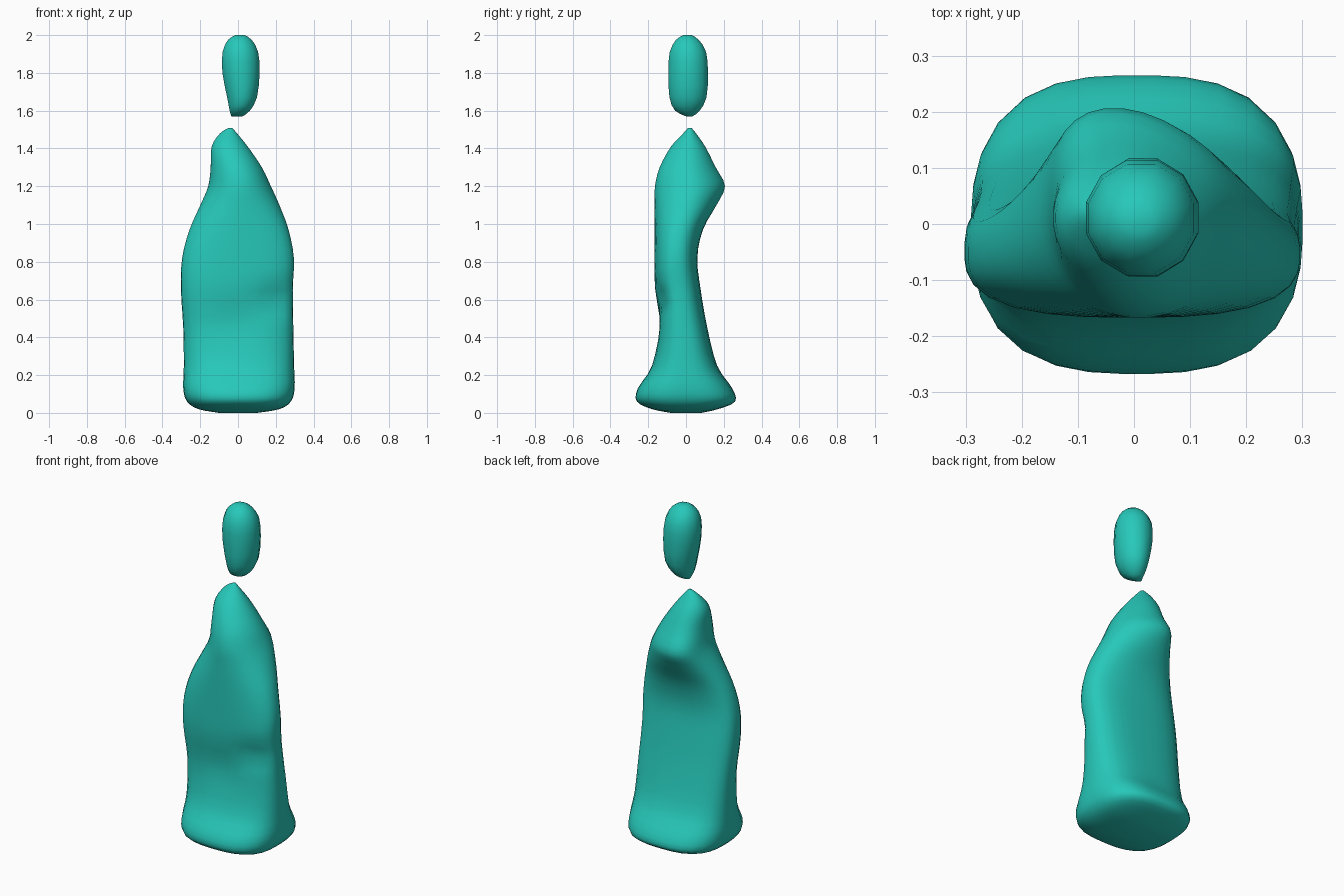
import bpy, bmesh
from math import sin, cos, pi, exp

if "Cube" in bpy.data.objects:
    bpy.data.objects.remove(bpy.data.objects["Cube"])

mat = bpy.data.materials.new("teal")
mat.diffuse_color = (0.02, 0.58, 0.49, 1)
mat.use_nodes = True
mat.node_tree.nodes["Principled BSDF"].inputs["Base Color"].default_value = mat.diffuse_color


def smooth_rows(rows, steps):
    """Catmull-Rom curve through the key sections."""
    p = [rows[0]] + rows + [rows[-1]]
    out = []
    for a, b, c, d in zip(p, p[1:], p[2:], p[3:]):
        for k in range(steps):
            t = k / steps
            out.append([w + t * (y - x + t * (2 * x - 5 * w + 4 * y - v
                        + t * (3 * (w - y) + v - x))) / 2
                        for x, w, y, v in zip(a, b, c, d)])
    return out + [rows[-1]]


def loft(name, rows, sides, steps, dents=()):
    """Key rows: z, x min, x max, y min, y max."""
    bm = bmesh.new()
    rings = []
    for z, x0, x1, y0, y1 in smooth_rows(rows, steps):
        # boxy sections low down, round ones from the shoulders up
        n = 2 + 0.8 * min(max((1.15 - z) / 0.4, 0), 1)
        # the hump on the back sits left of centre
        skew = -0.045 * exp(-((z - 1.21) / 0.13) ** 2)
        ring = []
        for i in range(sides):
            a = 2 * pi * (i + 0.5) / sides
            c, s = cos(a), sin(a)
            r = (abs(c) ** n + abs(s) ** n) ** (-1 / n)
            c, s = c * r, s * r
            x = (x0 + x1) / 2 + c * (x1 - x0) / 2 + skew * max(s, 0) ** 2
            y = (y0 + y1) / 2 + s * (y1 - y0) / 2
            # local hollows in the cloth
            for cx, cy, cz, rad, rz, push in dents:
                d = ((x - cx) ** 2 + (y - cy) ** 2) / rad ** 2 + ((z - cz) / rz) ** 2
                y += push * exp(-d)
            ring.append(bm.verts.new((x, y, z)))
        rings.append(ring)
    for a, b in zip(rings, rings[1:]):
        for i in range(sides):
            j = (i + 1) % sides
            bm.faces.new((a[i], a[j], b[j], b[i]))
    bm.faces.new(rings[0][::-1])
    bm.faces.new(rings[-1])
    bmesh.ops.recalc_face_normals(bm, faces=bm.faces)
    for f in bm.faces:
        f.smooth = True
    me = bpy.data.meshes.new(name)
    bm.to_mesh(me)
    bm.free()
    me.materials.append(mat)
    ob = bpy.data.objects.new(name, me)
    bpy.context.collection.objects.link(ob)


# robed body: wide foot, slim waist, hump at the upper back, off-centre tip
loft("body", [
    (0.00, -0.10, 0.10, -0.08, 0.08),
    (0.02, -0.21, 0.22, -0.18, 0.17),
    (0.06, -0.27, 0.28, -0.26, 0.26),
    (0.13, -0.29, 0.30, -0.255, 0.245),
    (0.25, -0.287, 0.297, -0.18, 0.165),
    (0.45, -0.29, 0.293, -0.147, 0.113),
    (0.65, -0.302, 0.29, -0.165, 0.078),
    (0.82, -0.296, 0.296, -0.167, 0.06),
    (0.97, -0.257, 0.268, -0.167, 0.09),
    (1.10, -0.20, 0.22, -0.167, 0.162),
    (1.20, -0.158, 0.175, -0.165, 0.207),
    (1.30, -0.145, 0.127, -0.14, 0.158),
    (1.41, -0.14, 0.052, -0.08, 0.102),
    (1.48, -0.095, -0.005, -0.015, 0.053),
    (1.508, -0.05, -0.03, 0.01, 0.03),
], 32, 3, [(0.20, -0.14, 0.60, 0.10, 0.07, 0.035),
           (0.0, -0.16, 0.50, 0.12, 0.12, 0.012)])

# floating oval head with a slanted left jaw
loft("head", [
    (1.57, -0.036, 0.025, 0.00, 0.035),
    (1.60, -0.046, 0.065, -0.06, 0.075),
    (1.67, -0.060, 0.103, -0.091, 0.112),
    (1.80, -0.086, 0.118, -0.097, 0.12),
    (1.91, -0.085, 0.110, -0.09, 0.11),
    (1.975, -0.055, 0.075, -0.055, 0.07),
    (2.00, -0.015, 0.035, -0.015, 0.03),
], 12, 2)
